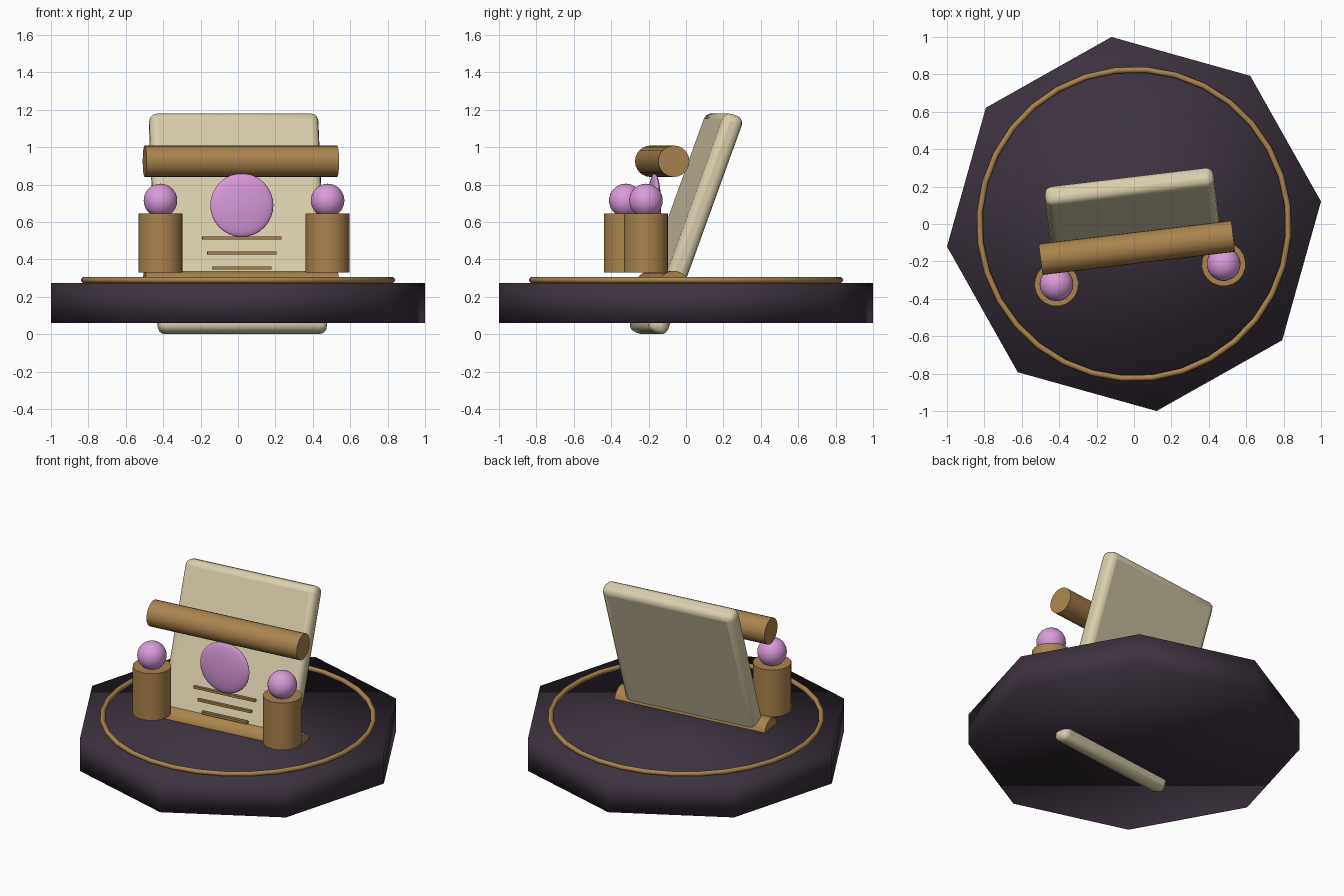
import bpy, math
from mathutils import Matrix, Vector

if "Cube" in bpy.data.objects:
    bpy.data.objects.remove(bpy.data.objects["Cube"])

TURN = Matrix.Rotation(0.12, 4, 'Z')   # whole model is turned slightly


def material(name, rgb):
    m = bpy.data.materials.new(name)
    m.diffuse_color = (*rgb, 1)
    m.use_nodes = True
    m.node_tree.nodes["Principled BSDF"].inputs["Base Color"].default_value = m.diffuse_color
    return m


PLUM = material("dark_plum", (0.047, 0.032, 0.05))
BROWN = material("brass_brown", (0.40, 0.23, 0.075))
CREAM = material("cream", (0.70, 0.62, 0.42))
PINK = material("pink", (0.70, 0.33, 0.70))


def finish(name, mat, loc, rot=(0, 0, 0), scale=(1, 1, 1), smooth=True):
    ob = bpy.context.object
    ob.name = name
    ob.data.materials.append(mat)
    ob.data.transform(Matrix.Diagonal((*scale, 1)))
    ob.location = TURN @ Vector(loc)
    r = Matrix.Rotation(rot[1], 4, 'Y') @ Matrix.Rotation(rot[0], 4, 'X')
    ob.rotation_euler = (TURN @ r).to_euler()
    if smooth:
        bpy.ops.object.shade_smooth_by_angle(angle=math.radians(50))
    return ob


def cylinder(name, mat, r, h, loc, rot=(0, 0, 0), sides=20):
    bpy.ops.mesh.primitive_cylinder_add(vertices=sides, radius=r, depth=h)
    return finish(name, mat, loc, rot)


def ball(name, mat, loc, scale):
    bpy.ops.mesh.primitive_uv_sphere_add(segments=32, ring_count=16, radius=1)
    return finish(name, mat, loc, scale=scale)


def box(name, mat, size, loc, rot=(0, 0, 0)):
    bpy.ops.mesh.primitive_cube_add(size=1)
    return finish(name, mat, loc, rot, size, smooth=False)


# octagonal base, a vertex lying on the local x axis
bpy.ops.mesh.primitive_cylinder_add(vertices=8, radius=1.007, depth=0.213)
finish("base", PLUM, (0, 0, 0.168), smooth=False)
bpy.ops.object.shade_smooth()

# trim ring on the base
bpy.ops.mesh.primitive_torus_add(major_radius=0.827, minor_radius=0.016,
                                 major_segments=32, minor_segments=8)
finish("trim_ring", BROWN, (0, 0, 0.29))

# leaning tablet that passes through the base
tablet = box("tablet", CREAM, (0.91, 0.11, 1.24), (0, 0, 0.59),
             (math.radians(-20), 0, 0))
bev = tablet.modifiers.new("round_edges", 'BEVEL')
bev.width = 0.04
bev.segments = 3
bpy.ops.object.shade_smooth_by_angle(angle=math.radians(50))

# upper and lower horizontal rods
for label, z in (("upper", 0.925), ("lower", 0.255)):
    cylinder(label + "_rod", BROWN, 0.084, 1.037, (0, -0.128, z),
             (0, math.pi / 2, 0), 24)

# posts with balls on top
for label, s in (("left", -1), ("right", 1)):
    cylinder(label + "_post", BROWN, 0.118, 0.315, (s * 0.45, -0.27, 0.487))
    ball(label + "_post_ball", PINK, (s * 0.45, -0.27, 0.715), (0.09,) * 3)

# flattened medallion and the bars below it
ball("medallion", PINK, (0, -0.17, 0.69), (0.17, 0.03, 0.17))
for i, length in enumerate((0.425, 0.37, 0.315)):
    box(f"bar_{i + 1}", BROWN, (length, 0.02, 0.016), (0, -0.17, 0.514 - 0.08 * i))
